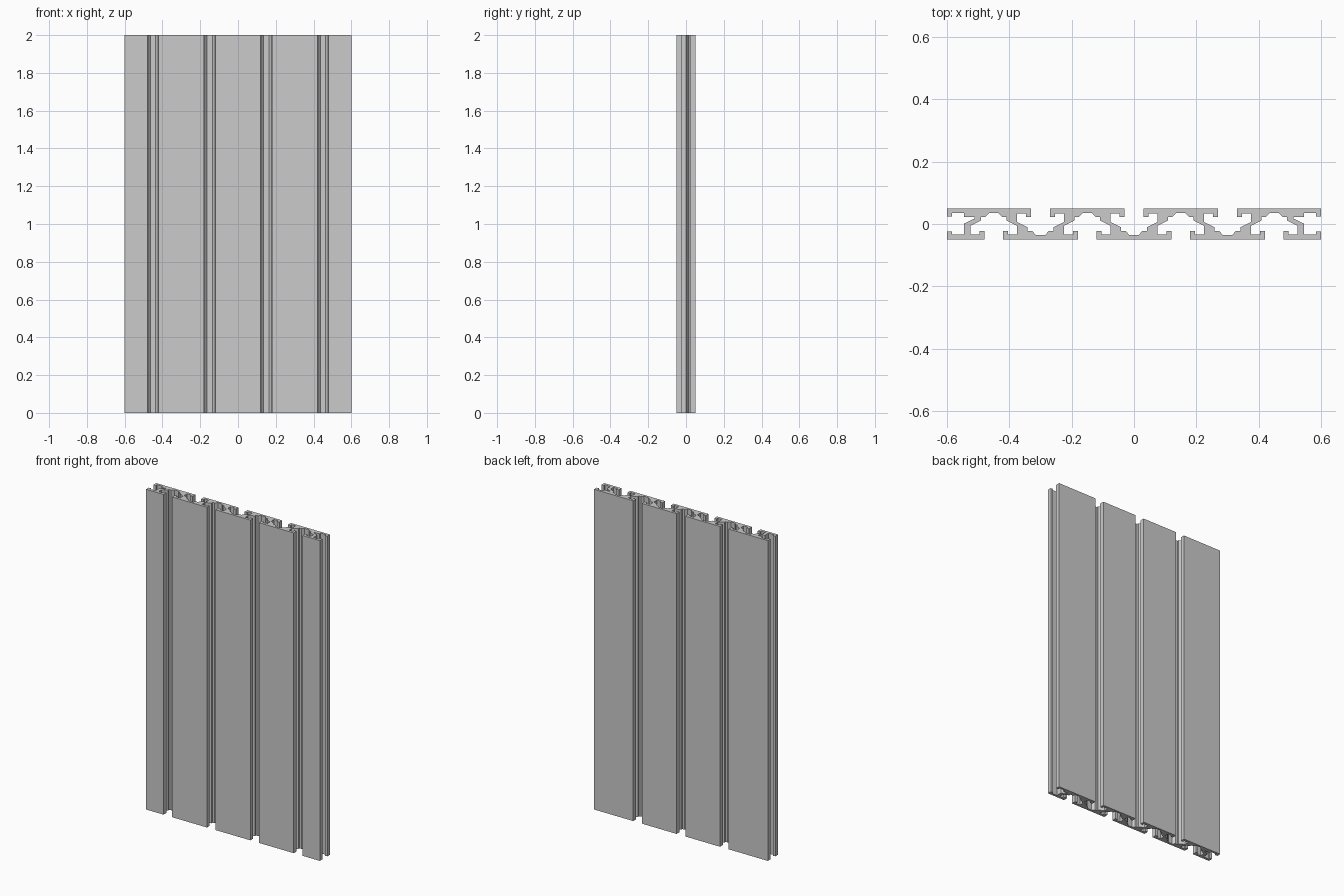
import bpy, bmesh
from mathutils import Vector

if "Cube" in bpy.data.objects:
    bpy.data.objects.remove(bpy.data.objects["Cube"])

HEIGHT = 2.0

# Half of one T-slot: (offset from slot centre, y with the opening at +y)
HALF_SLOT = [(0.03, 0.05), (0.03, 0.022), (0.046, 0.022), (0.046, 0.034),
             (0.075, 0.034), (0.075, 0.006), (0.041, -0.011),
             (0.041, -0.022), (0.027, -0.022), (0.0145, -0.036)]

# Grooved right end, from the front face to the back face
END = [(0.6, -0.05), (0.6, -0.024), (0.584, -0.024), (0.584, -0.034),
       (0.546, -0.034), (0.546, 0.001), (0.512, 0.017), (0.512, 0.023),
       (0.546, 0.023), (0.546, 0.036), (0.584, 0.036), (0.584, 0.024),
       (0.6, 0.024), (0.6, 0.05)]


def slot(cx, direction, side):
    """Slot outline walked in +x or -x; side is the face it opens on."""
    first = [(cx - direction * dx, side * y) for dx, y in HALF_SLOT]
    second = [(cx + direction * dx, side * y) for dx, y in reversed(HALF_SLOT)]
    return first + second


# Closed counter-clockwise cross-section
outline = []
for cx in (-0.45, -0.15, 0.15, 0.45):
    outline += slot(cx, 1, -1)
outline += END
for cx in (0.3, 0.0, -0.3):
    outline += slot(cx, -1, 1)
outline += [(-x, y) for x, y in reversed(END)]

# Extrude the section into the slotted panel
bm = bmesh.new()
base = bm.faces.new([bm.verts.new((x, y, 0)) for x, y in outline])
top = bmesh.ops.extrude_face_region(bm, geom=[base], use_keep_orig=True)["geom"]
bmesh.ops.translate(bm, vec=Vector((0, 0, HEIGHT)),
                    verts=[g for g in top if isinstance(g, bmesh.types.BMVert)])
bmesh.ops.recalc_face_normals(bm, faces=bm.faces[:])
mesh = bpy.data.meshes.new("slotted_panel")
bm.to_mesh(mesh)
bm.free()
panel = bpy.data.objects.new("slotted_panel", mesh)
bpy.context.collection.objects.link(panel)
